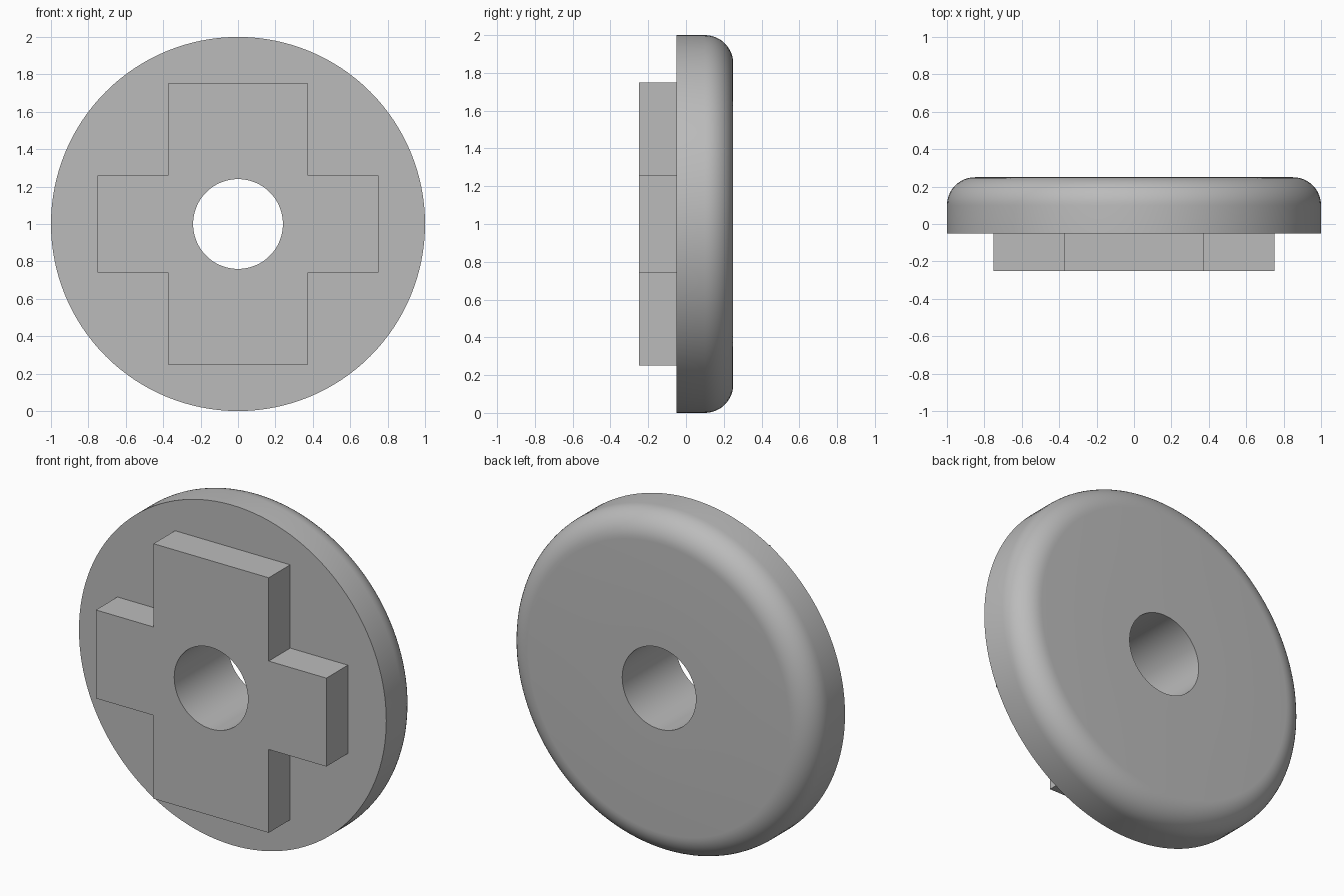
import bpy
import bmesh
from math import cos, sin, pi, radians
from mathutils import Vector, Matrix

cube = bpy.data.objects.get("Cube")
if cube:
    bpy.data.objects.remove(cube, do_unlink=True)

CENTRE = Vector((0, 0, 1))
HOLE = 0.24
FRONT, SEAT, BACK = -0.25, -0.05, 0.25
SEGMENTS = 128

grey = bpy.data.materials.new("plain grey")
grey.use_nodes = True
colour = (0.5, 0.5, 0.5, 1)
grey.diffuse_color = colour
grey.node_tree.nodes["Principled BSDF"].inputs["Base Color"].default_value = colour


def finish(bm, name):
    bmesh.ops.recalc_face_normals(bm, faces=bm.faces)
    bmesh.ops.translate(bm, verts=bm.verts, vec=CENTRE)
    mesh = bpy.data.meshes.new(name)
    bm.to_mesh(mesh)
    bm.free()
    mesh.materials.append(grey)
    obj = bpy.data.objects.new(name, mesh)
    bpy.context.collection.objects.link(obj)
    bpy.ops.object.select_all(action="DESELECT")
    obj.select_set(True)
    bpy.context.view_layer.objects.active = obj
    bpy.ops.object.shade_smooth_by_angle(angle=radians(30))
    return obj


def closed_loop(bm, points):
    verts = [bm.verts.new(p) for p in points]
    return [bm.edges.new((v, verts[(i + 1) % len(verts)])) for i, v in enumerate(verts)]


# Round disc with a rounded back rim, turned about the y axis
fillet = 0.15
profile = [(HOLE, SEAT), (1, SEAT)]
for i in range(13):
    a = i / 12 * pi / 2
    profile.append((1 - fillet + fillet * cos(a), BACK - fillet + fillet * sin(a)))
profile.append((HOLE, BACK))
bm = bmesh.new()
edges = closed_loop(bm, [(r, y, 0) for r, y in profile])
bmesh.ops.spin(bm, geom=edges + list(bm.verts), cent=(0, 0, 0), axis=(0, 1, 0),
               angle=2 * pi, steps=SEGMENTS, use_merge=True)
bmesh.ops.remove_doubles(bm, verts=bm.verts, dist=1e-5)
finish(bm, "round_disc")

# Raised cross on the front, with the same centre hole
arm, wide, narrow = 0.75, 0.375, 0.26
corner = [(arm, narrow), (wide, narrow), (wide, arm)]
outline = []
for sx, sz in ((1, 1), (-1, 1), (-1, -1), (1, -1)):
    pts = [(sx * x, FRONT, sz * z) for x, z in corner]
    outline += pts if sx * sz > 0 else pts[::-1]
circle = [(HOLE * cos(2 * pi * i / SEGMENTS), FRONT, HOLE * sin(2 * pi * i / SEGMENTS))
          for i in range(SEGMENTS)]
bm = bmesh.new()
edges = closed_loop(bm, outline) + closed_loop(bm, circle)
bmesh.ops.triangle_fill(bm, edges=edges, use_beauty=True, normal=(0, -1, 0))
extruded = bmesh.ops.extrude_face_region(bm, geom=list(bm.faces), use_keep_orig=True)
moved = [g for g in extruded["geom"] if isinstance(g, bmesh.types.BMVert)]
bmesh.ops.translate(bm, verts=moved, vec=(0, SEAT - FRONT, 0))
finish(bm, "raised_cross")
